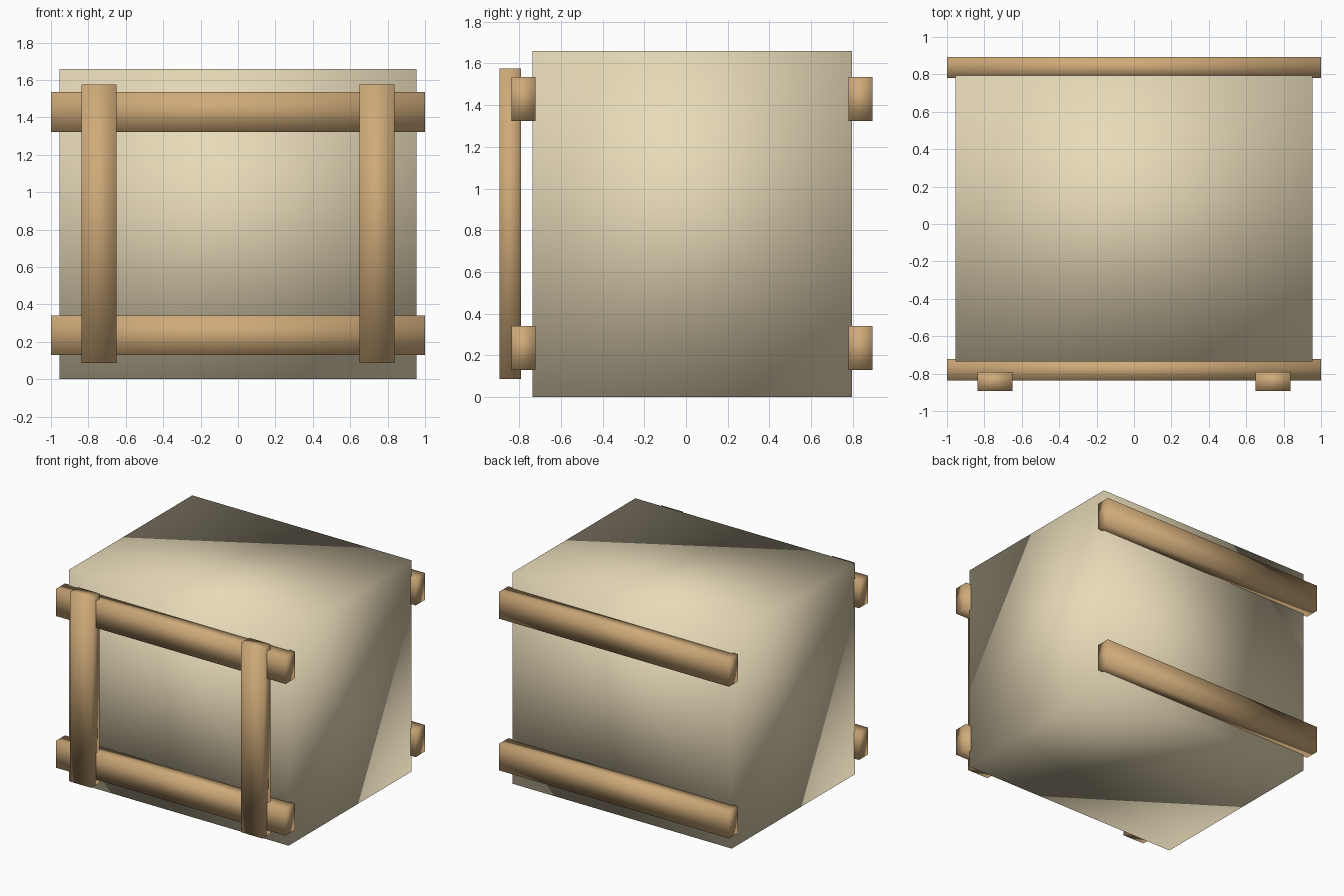
import bpy
import bmesh
from mathutils import Vector

if "Cube" in bpy.data.objects:
    bpy.data.objects.remove(bpy.data.objects["Cube"])


def material(name, color):
    m = bpy.data.materials.new(name)
    m.diffuse_color = (*color, 1)
    m.use_nodes = True
    m.node_tree.nodes["Principled BSDF"].inputs["Base Color"].default_value = m.diffuse_color
    return m


canvas = material("pale_panel", (0.80, 0.70, 0.48))
wood = material("wood", (0.62, 0.40, 0.19))


def block(name, lo, hi, mat):
    """Smooth-shaded box spanning two opposite corners."""
    lo, hi = Vector(lo), Vector(hi)
    bm = bmesh.new()
    bmesh.ops.create_cube(bm, size=1)
    bmesh.ops.scale(bm, vec=hi - lo, verts=bm.verts)
    for f in bm.faces:
        f.smooth = True
    mesh = bpy.data.meshes.new(name)
    bm.to_mesh(mesh)
    bm.free()
    mesh.materials.append(mat)
    ob = bpy.data.objects.new(name, mesh)
    ob.location = (lo + hi) / 2
    bpy.context.collection.objects.link(ob)
    return ob


# Main crate body
block("crate_body", (-0.955, -0.735, 0), (0.955, 0.795, 1.66), canvas)

# Horizontal rails, slightly sunk into the front and back walls
for side, y0, y1 in (("front", -0.837, -0.722), ("back", 0.78, 0.894)):
    for level, z0, z1 in (("lower", 0.13, 0.34), ("upper", 1.323, 1.535)):
        block(f"{side}_{level}_rail", (-1, y0, z0), (1, y1, z1), wood)

# Upright battens across the front rails
for side, s in (("left", -1), ("right", 1)):
    x = s * 0.744
    block(f"front_{side}_batten", (x - 0.094, -0.894, 0.086),
          (x + 0.094, -0.79, 1.575), wood)
